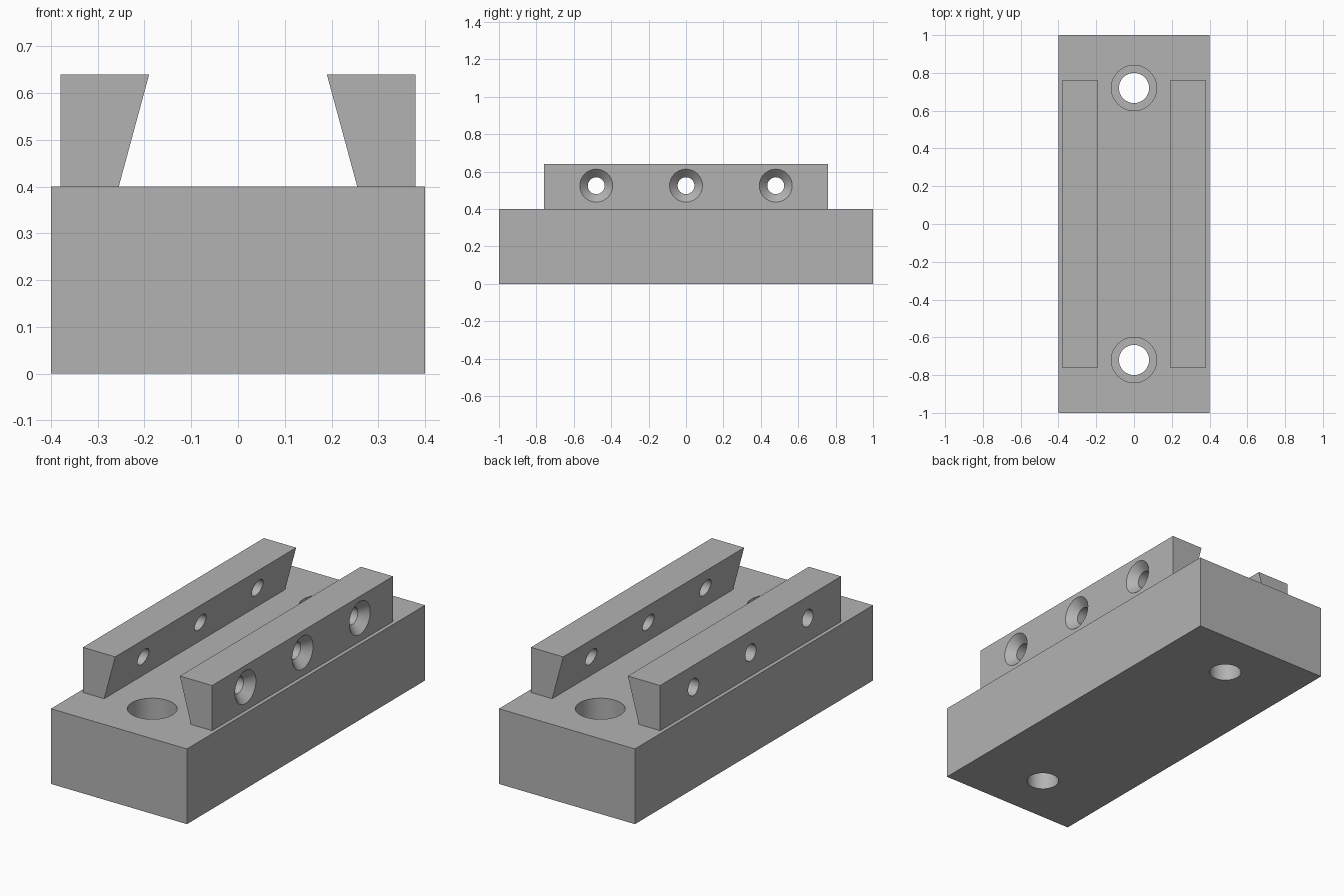
import bpy, bmesh, math
from mathutils import Matrix, Vector

default = bpy.data.objects.get("Cube")
if default:
    bpy.data.objects.remove(default, do_unlink=True)

grey = bpy.data.materials.new("plain grey")
grey.use_nodes = True
grey.diffuse_color = (0.45, 0.45, 0.45, 1)
grey.node_tree.nodes["Principled BSDF"].inputs["Base Color"].default_value = (0.45, 0.45, 0.45, 1)


def finish(name, bm):
    bmesh.ops.recalc_face_normals(bm, faces=bm.faces)
    mesh = bpy.data.meshes.new(name)
    bm.to_mesh(mesh)
    bm.free()
    mesh.materials.append(grey)
    obj = bpy.data.objects.new(name, mesh)
    bpy.context.collection.objects.link(obj)
    return obj


def prism(name, profile, length):
    """Extrude an (x, z) profile along y, centred."""
    bm = bmesh.new()
    face = bm.faces.new([bm.verts.new((x, -length / 2, z)) for x, z in profile])
    new = bmesh.ops.extrude_face_region(bm, geom=[face])["geom"]
    verts = [v for v in new if isinstance(v, bmesh.types.BMVert)]
    bmesh.ops.translate(bm, verts=verts, vec=(0, length, 0))
    return finish(name, bm)


def turned_cutters(name, profile, places, turn=Matrix()):
    """Spin a (radius, height) profile into solid cutters at each place."""
    bm = bmesh.new()
    steps = 48
    for place in places:
        rings = []
        for r, h in profile:
            ring = []
            for i in range(steps):
                a = math.tau * i / steps
                point = Vector((r * math.cos(a), r * math.sin(a), h))
                ring.append(bm.verts.new(turn @ point + Vector(place)))
            rings.append(ring)
        for low, high in zip(rings, rings[1:]):
            for i in range(steps):
                j = (i + 1) % steps
                bm.faces.new((low[i], low[j], high[j], high[i]))
        bm.faces.new(rings[0][::-1])
        bm.faces.new(rings[-1])
    return finish(name, bm)


def cut(obj, cutter):
    """Apply a boolean cut, then smooth the bores and drop the cutter."""
    mod = obj.modifiers.new("holes", "BOOLEAN")
    mod.operation = "DIFFERENCE"
    mod.solver = "EXACT"
    mod.object = cutter
    cutter.hide_render = True
    bpy.ops.object.select_all(action="DESELECT")
    obj.select_set(True)
    bpy.context.view_layer.objects.active = obj
    bpy.ops.object.modifier_apply(modifier=mod.name)
    bpy.data.objects.remove(cutter, do_unlink=True)
    bpy.ops.object.shade_smooth_by_angle(angle=math.radians(25))


# Base block with two counterbored mounting holes
W, H = 0.4, 0.4
base = prism("base_block", [(-W, 0), (W, 0), (W, H), (-W, H)], 2)
bore = [(0.08, -0.1), (0.08, 0.2), (0.12, 0.2), (0.12, H + 0.1)]
cut(base, turned_cutters("mounting_cutter", bore, [(0, y, 0) for y in (-0.72, 0.72)]))

# Undercut rails: plain holes on one side, countersunk on the other
along_x = Matrix.Rotation(math.pi / 2, 3, "Y")
hole_places = [(0, y, 0.525) for y in (-0.48, 0, 0.48)]
plain = [(0.045, -0.5), (0.045, 0.5)]
sunk = [(0.045, 0.1), (0.045, 0.337), (0.088, 0.38), (0.088, 0.5)]
for name, side, hole in (("left_rail", 1, sunk), ("right_rail", -1, plain)):
    section = [(0.255, H), (0.38, H), (0.38, 0.64), (0.19, 0.64)]
    rail = prism(name, [(side * x, z) for x, z in section], 1.52)
    cut(rail, turned_cutters("screw_cutter", hole, hole_places, along_x))
